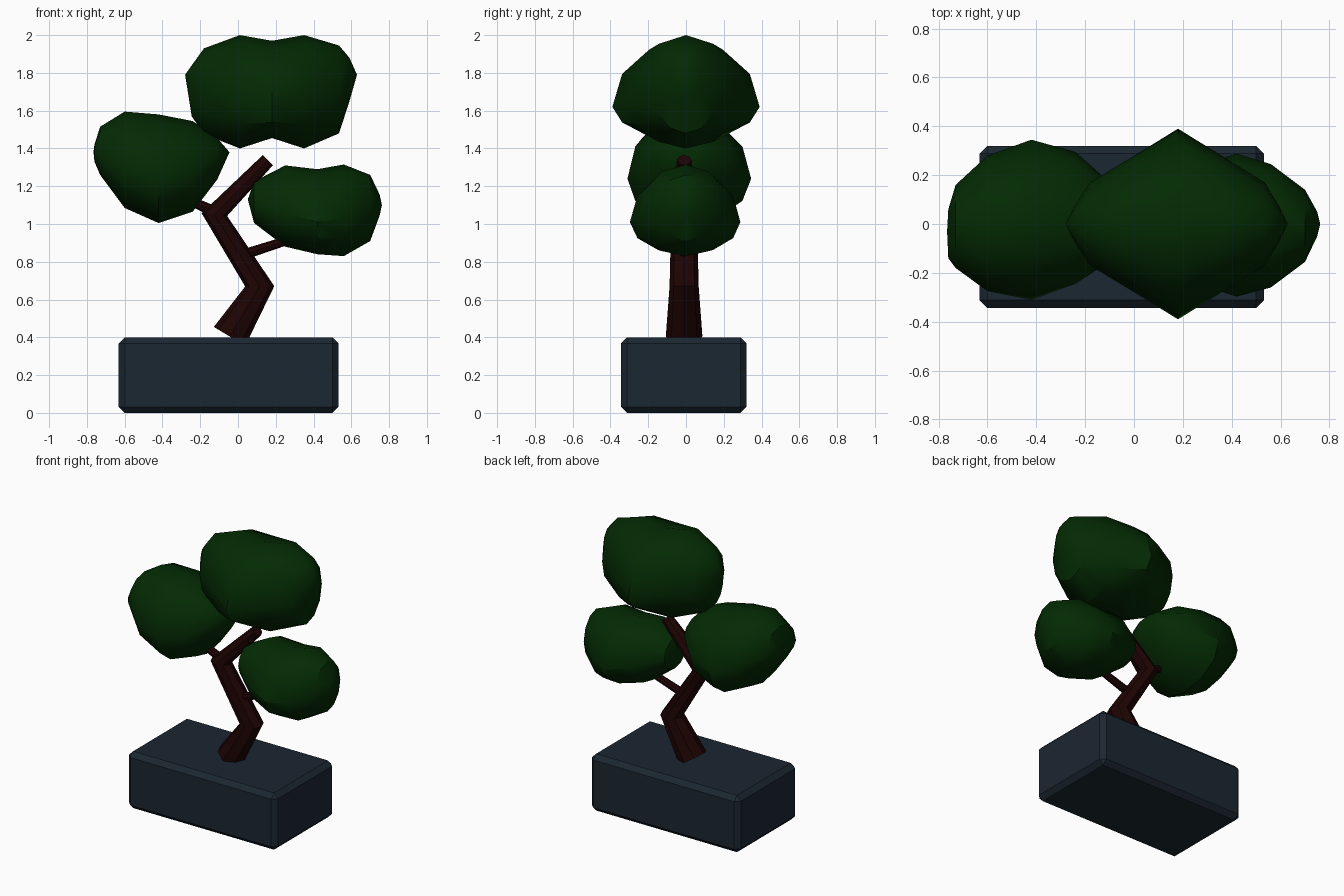
import bpy, bmesh, math
from mathutils import Vector

if "Cube" in bpy.data.objects:
    bpy.data.objects.remove(bpy.data.objects["Cube"])


def material(name, rgb):
    m = bpy.data.materials.new(name)
    m.diffuse_color = (*rgb, 1)
    m.use_nodes = True
    m.node_tree.nodes["Principled BSDF"].inputs["Base Color"].default_value = m.diffuse_color
    return m


LEAF = material("dark green leaf", (0.001, 0.023, 0.001))
BARK = material("dark brown bark", (0.013, 0.001, 0.001))
SLATE = material("slate blue pot", (0.011, 0.020, 0.031))


def finish(name, bm, mat, angle):
    bmesh.ops.recalc_face_normals(bm, faces=bm.faces)
    me = bpy.data.meshes.new(name)
    bm.to_mesh(me)
    bm.free()
    me.materials.append(mat)
    ob = bpy.data.objects.new(name, me)
    bpy.context.collection.objects.link(ob)
    bpy.context.view_layer.objects.active = ob
    ob.select_set(True)
    bpy.ops.object.shade_smooth_by_angle(angle=math.radians(angle))
    ob.select_set(False)
    return ob


def bridge(bm, rings):
    n = len(rings[0])
    for a, b in zip(rings, rings[1:]):
        for i in range(n):
            j = (i + 1) % n
            bm.faces.new((a[i], a[j], b[j], b[i]))


def foliage(name, start, sections, end, segs=12):
    """Loft along x; section = x, back y, front y, top z, bottom z, widest z."""
    bm = bmesh.new()
    rings = []
    for x, back, front, top, bottom, wide in sections:
        ring = []
        for i in range(segs):
            a = 2 * math.pi * i / segs
            c, s = math.cos(a), math.sin(a)
            y = c * (back if c > 0 else front)
            z = wide + s * (top - wide if s > 0 else wide - bottom)
            ring.append(bm.verts.new((x, y, z)))
        rings.append(ring)
    bridge(bm, rings)
    for tip, ring in ((start, rings[0]), (end, rings[-1])):
        v = bm.verts.new(tip)
        for i in range(segs):
            bm.faces.new((ring[i], ring[(i + 1) % segs], v))
    return finish(name, bm, LEAF, 35)


def limb(name, path, radii, segs=8, y=-0.01):
    """Mitred tube following x, z points."""
    bm = bmesh.new()
    pts = [Vector((x, y, z)) for x, z in path]
    rings = []
    for k, (p, r) in enumerate(zip(pts, radii)):
        d = Vector()
        if k > 0:
            d += (p - pts[k - 1]).normalized()
        if k < len(pts) - 1:
            d += (pts[k + 1] - p).normalized()
        d.normalize()
        side = Vector((d.z, 0, -d.x))
        ring = []
        for i in range(segs):
            a = 2 * math.pi * i / segs
            ring.append(bm.verts.new(p + side * r * math.cos(a) + Vector((0, r * math.sin(a), 0))))
        rings.append(ring)
    bridge(bm, rings)
    bm.faces.new(rings[0])
    bm.faces.new(rings[-1])
    return finish(name, bm, BARK, 30)


# Pot: solid block with chamfered edges
bm = bmesh.new()
bmesh.ops.create_cube(bm, size=1)
for v in bm.verts:
    v.co = Vector((v.co.x * 1.163 - 0.05, v.co.y * 0.664 - 0.012, v.co.z * 0.40 + 0.20))
bmesh.ops.bevel(bm, geom=bm.edges[:], offset=0.032, segments=1, affect='EDGES')
finish("pot", bm, SLATE, 30)

# Trunk and two side branches
limb("trunk", [(-0.045, 0.405), (0.115, 0.67), (-0.125, 1.05), (0.158, 1.338)],
     [0.097, 0.077, 0.068, 0.038])
limb("left_branch", [(-0.09, 1.05), (-0.38, 1.18)], [0.03, 0.022])
limb("right_branch", [(0.02, 0.835), (0.36, 0.945)], [0.028, 0.022])

# Foliage clumps
foliage("top_foliage", (-0.28, 0, 1.79), [
    (-0.245, .07, .07, 1.84, 1.57, 1.75),
    (-0.18, .17, .17, 1.93, 1.475, 1.70),
    (0.01, .285, .285, 2.0, 1.40, 1.66),
    (0.18, .39, .39, 1.97, 1.455, 1.62),
    (0.35, .285, .285, 2.0, 1.40, 1.66),
    (0.535, .17, .17, 1.945, 1.48, 1.70),
    (0.59, .08, .08, 1.88, 1.65, 1.76)], (0.63, 0, 1.79))
foliage("left_foliage", (-0.765, -0.03, 1.38), [
    (-0.76, .06, .14, 1.42, 1.33, 1.375),
    (-0.73, .16, .18, 1.515, 1.26, 1.36),
    (-0.60, .28, .275, 1.595, 1.085, 1.30),
    (-0.42, .345, .31, 1.58, 1.005, 1.24),
    (-0.24, .295, .245, 1.545, 1.065, 1.28),
    (-0.11, .18, .16, 1.455, 1.235, 1.35)], (-0.045, 0, 1.38))
foliage("right_foliage", (0.052, 0, 1.13), [
    (0.085, .12, .12, 1.225, 1.005, 1.11),
    (0.25, .235, .24, 1.31, 0.88, 1.06),
    (0.42, .288, .297, 1.29, 0.84, 1.01),
    (0.56, .245, .26, 1.315, 0.83, 1.03),
    (0.70, .14, .155, 1.26, 0.91, 1.08),
    (0.75, .05, .05, 1.155, 1.045, 1.10)], (0.762, 0, 1.10))
